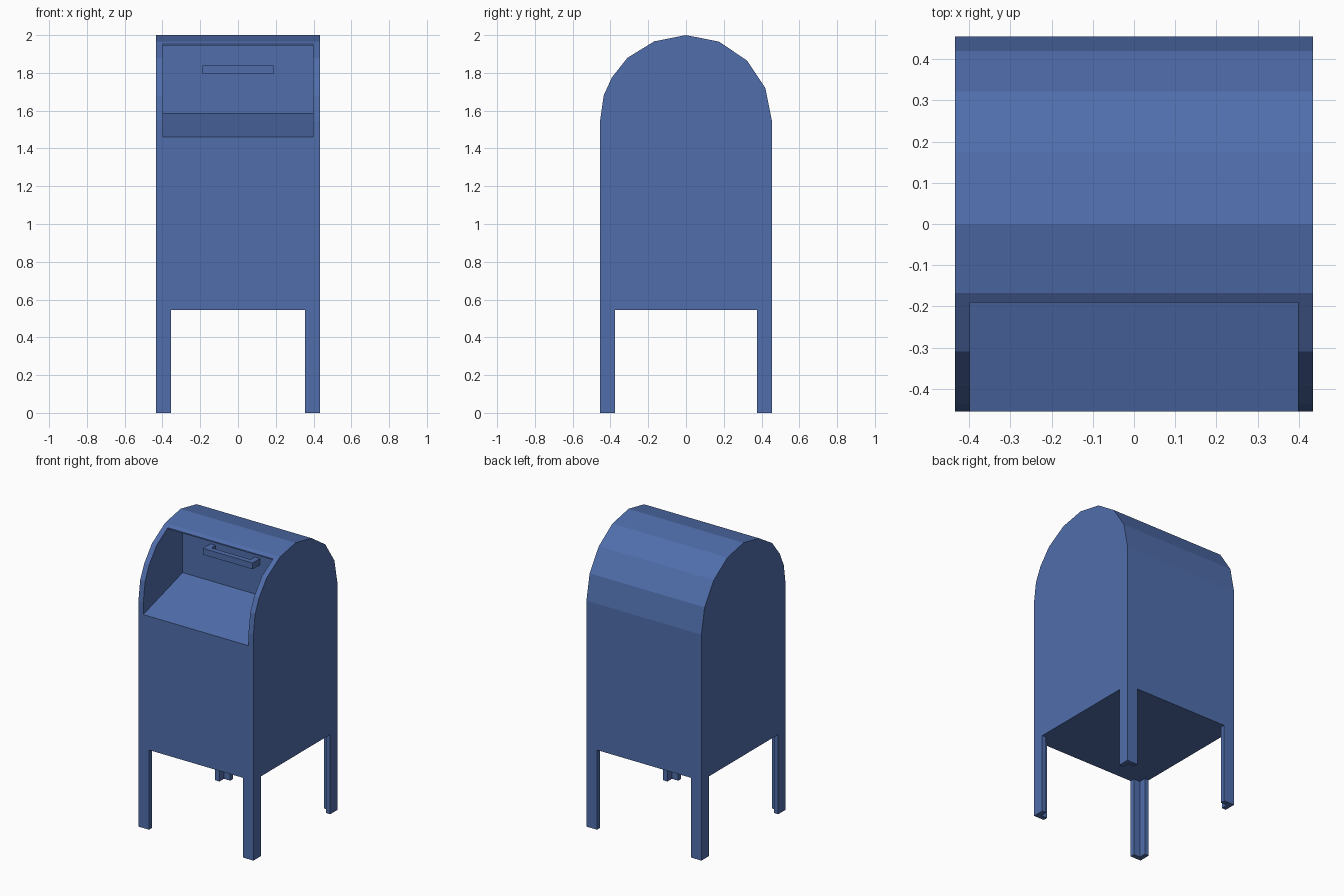
import bpy, bmesh, math
from mathutils import Vector

if "Cube" in bpy.data.objects:
    bpy.data.objects.remove(bpy.data.objects["Cube"])

blue = bpy.data.materials.new("postal_blue")
blue.diffuse_color = (0.08, 0.155, 0.41, 1)
blue.use_nodes = True
blue.node_tree.nodes["Principled BSDF"].inputs["Base Color"].default_value = blue.diffuse_color


def prism(name, profile, axis, lo, hi):
    """Extrude a 2D profile along x (profile is y,z) or z (profile is x,y)."""
    bm = bmesh.new()
    place = (lambda a, b: (lo, a, b)) if axis == "x" else (lambda a, b: (a, b, lo))
    face = bm.faces.new([bm.verts.new(place(*p)) for p in profile])
    ext = bmesh.ops.extrude_face_region(bm, geom=[face])
    step = Vector((hi - lo, 0, 0)) if axis == "x" else Vector((0, 0, hi - lo))
    verts = [g for g in ext["geom"] if isinstance(g, bmesh.types.BMVert)]
    bmesh.ops.translate(bm, verts=verts, vec=step)
    bmesh.ops.recalc_face_normals(bm, faces=bm.faces)
    mesh = bpy.data.meshes.new(name)
    bm.to_mesh(mesh)
    bm.free()
    mesh.materials.append(blue)
    obj = bpy.data.objects.new(name, mesh)
    bpy.context.collection.objects.link(obj)
    return obj


# Cabinet: box with an arched top, eight-sided half circle at the back half
W, D, FLOOR, SPRING = 0.435, 0.455, 0.545, 1.545
back_arc = [(D * math.cos(a), SPRING + D * math.sin(a))
            for a in (i * math.pi / 8 for i in range(5))]
front_arc = [(-0.168, 1.967), (-0.31, 1.88), (-0.393, 1.775), (-0.436, 1.68), (-D, SPRING)]
cabinet = prism("cabinet", [(-D, FLOOR), (D, FLOOR)] + back_arc + front_arc, "x", -W, W)

# Recess for the mail opening, with a sloped floor and an overhanging lip
cutter = prism("recess_cutter", [(-0.5, 1.447), (-0.03, 1.585), (-0.03, 1.945),
                                 (-0.19, 1.945), (-0.19, 2.1), (-0.5, 2.1)], "x", -0.398, 0.398)
cutter.hide_render = True
cutter.hide_set(True)
cut = cabinet.modifiers.new("recess", "BOOLEAN")
cut.operation = "DIFFERENCE"
cut.solver = "EXACT"
cut.object = cutter

# Legs: L-shaped angle posts at the four corners
S, T = 0.08, 0.032
angle = [(W, D), (W - S, D), (W - S, D - T), (W - T, D - T), (W - T, D - S), (W, D - S)]
for sx, side in ((-1, "left"), (1, "right")):
    for sy, end in ((-1, "front"), (1, "back")):
        prism(f"{end}_{side}_leg", [(x * sx, y * sy) for x, y in angle], "z", 0, FLOOR)

# Pull handle: U-shaped bar fixed to the back wall of the recess
H = 0.188
handle = [(-H, -0.03), (-H, -0.11), (H, -0.11), (H, -0.03),
          (H - 0.04, -0.03), (H - 0.04, -0.075), (-H + 0.04, -0.075), (-H + 0.04, -0.03)]
prism("pull_handle", handle, "z", 1.795, 1.838)
